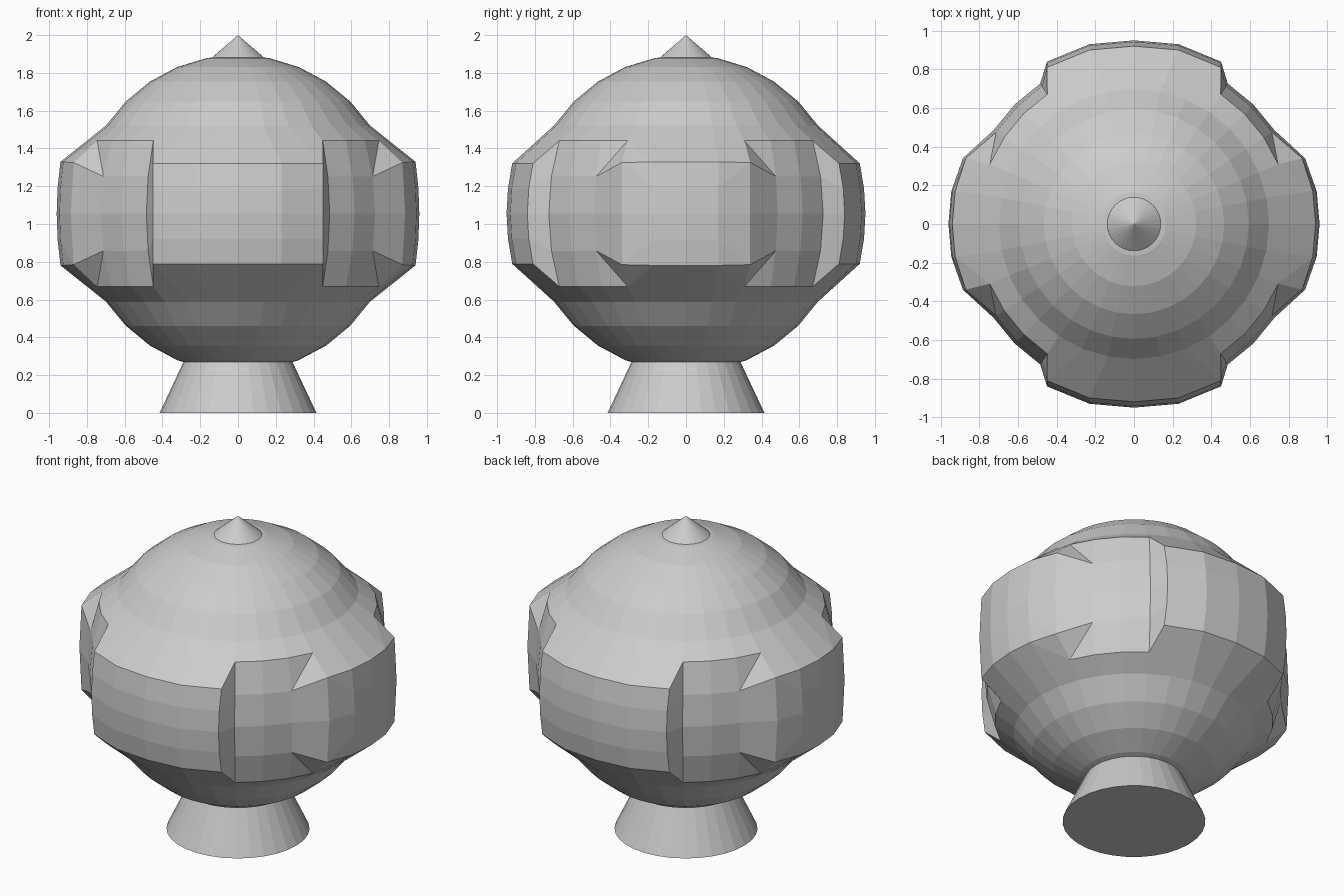
import bpy, bmesh
from math import sin, cos, radians

cube = bpy.data.objects.get("Cube")
if cube:
    bpy.data.objects.remove(cube, do_unlink=True)

GREY = (0.6, 0.6, 0.6, 1)
mat = bpy.data.materials.new("plain grey")
mat.use_nodes = True
mat.diffuse_color = GREY
mat.node_tree.nodes["Principled BSDF"].inputs["Base Color"].default_value = GREY

RADIUS, CENTRE, STEP = 0.84, 1.055, radians(11.25)
SIDE_X = (0.96, 0.945, 0.885)
FRONT_X, FRONT_Y = (0, 0.23, 0.45), (0.95, 0.93, 0.84)


def make_object(name, bm):
    mesh = bpy.data.meshes.new(name)
    bm.to_mesh(mesh)
    bm.free()
    mesh.materials.append(mat)
    obj = bpy.data.objects.new(name, mesh)
    bpy.context.collection.objects.link(obj)
    return obj


def body_point(col, row):
    """Point on one eighth of the sphere, pushed out where a panel sits."""
    a, e = col * STEP, row * STEP
    x = RADIUS * cos(e) * cos(a)
    y = RADIUS * cos(e) * sin(a)
    z = RADIUS * sin(e)
    if row > 2:
        return x, y, z
    if col >= 6:                                   # front and back panels
        n = 8 - col
        return FRONT_X[n], FRONT_Y[n] - 0.0075 * row * row, 0.133 * row
    if col < 2:                                    # side panels
        return SIDE_X[col] - 0.005 * row * row, 0.17 * col, 0.137 * row
    if col == 2 and row < 2:                       # side panel edges
        return SIDE_X[2] - 0.015 * row, 0.34, 0.27 * row
    return x * 1.04, y * 1.04, z * 1.2             # diagonal panels


# Round body with raised panels, mirrored on all three axes
bm = bmesh.new()
grid = [[bm.verts.new(body_point(c, r)) for r in range(9)] for c in range(9)]
for c in range(8):
    for r in range(8):
        p, q = grid[c][r], grid[c + 1][r]
        s, t = grid[c + 1][r + 1], grid[c][r + 1]
        if r == 7:
            bm.faces.new((p, q, s))
        elif r == 1 and c in (1, 2):               # folded panel corners
            bm.faces.new((p, q, t))
            bm.faces.new((q, s, t))
        else:
            bm.faces.new((p, q, s, t))
bmesh.ops.remove_doubles(bm, verts=bm.verts, dist=0.0005)
body = make_object("round_body", bm)
body.location.z = CENTRE
mirror = body.modifiers.new("Mirror", 'MIRROR')
mirror.use_axis = (True, True, True)
mirror.merge_threshold = 0.001


def cone(name, r1, r2, z1, z2):
    bm = bmesh.new()
    bmesh.ops.create_cone(bm, cap_ends=True, segments=32,
                          radius1=r1, radius2=r2, depth=z2 - z1)
    obj = make_object(name, bm)
    obj.location.z = (z1 + z2) / 2


# Flared foot and pointed cap
cone("flared_foot", 0.415, 0.265, 0, 0.32)
cone("pointed_cap", 0.14, 0, 1.88, 2)
